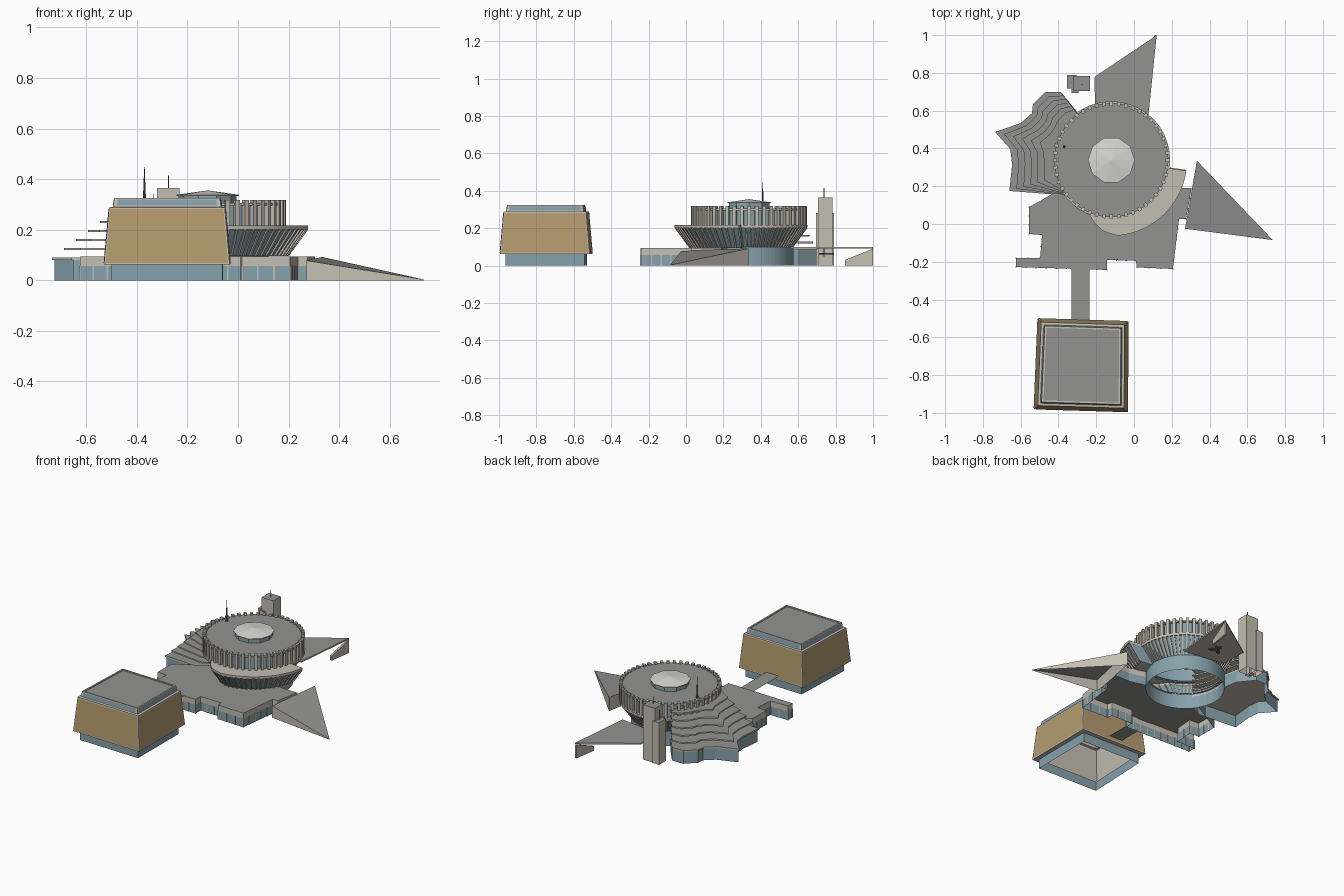
import bpy, bmesh
from math import sin, cos, pi, radians, hypot, atan2
from mathutils import Vector

if "Cube" in bpy.data.objects:
    bpy.data.objects.remove(bpy.data.objects["Cube"])


def material(name, rgb):
    m = bpy.data.materials.new(name)
    m.diffuse_color = (*rgb, 1)
    m.use_nodes = True
    m.node_tree.nodes["Principled BSDF"].inputs["Base Color"].default_value = m.diffuse_color
    return m


GLASS = material("glass_blue", (0.24, 0.36, 0.41))
CREAM = material("concrete", (0.56, 0.52, 0.45))
ROOF = material("roof_grey", (0.29, 0.29, 0.285))
TAN = material("tan_panel", (0.45, 0.33, 0.16))
PALE = material("skylight_pale", (0.68, 0.68, 0.65))
DARK = material("dark_metal", (0.12, 0.12, 0.12))
CX, CY = -0.12, 0.338


def build(name, verts, faces, mats, idx=None, smooth=False):
    me = bpy.data.meshes.new(name)
    me.from_pydata([tuple(v) for v in verts], [], faces)
    for m in mats:
        me.materials.append(m)
    for p, i in zip(me.polygons, idx or [0] * len(faces)):
        p.material_index = i
    bm = bmesh.new()
    bm.from_mesh(me)
    bmesh.ops.recalc_face_normals(bm, faces=bm.faces)
    bm.to_mesh(me)
    bm.free()
    ob = bpy.data.objects.new(name, me)
    bpy.context.collection.objects.link(ob)
    if smooth:
        bpy.ops.object.select_all(action='DESELECT')
        ob.select_set(True)
        bpy.context.view_layer.objects.active = ob
        bpy.ops.object.shade_smooth_by_angle(angle=radians(30))
    return ob


def loft(name, rings, mat, top=None, bottom=False, smooth=False):
    """Skin closed rings; optional top cap in its own material."""
    n = len(rings[0])
    verts = [p for r in rings for p in r]
    faces = [(k * n + i, k * n + (i + 1) % n, (k + 1) * n + (i + 1) % n, (k + 1) * n + i)
             for k in range(len(rings) - 1) for i in range(n)]
    idx = [0] * len(faces)
    if top:
        faces.append(tuple(range(len(verts) - n, len(verts))))
        idx.append(1)
    if bottom:
        faces.append(tuple(reversed(range(n))))
        idx.append(0)
    return build(name, verts, faces, [mat, top or mat], idx, smooth)


def at(pts, z):
    return [(x, y, z) for x, y in pts]


def slab(name, pts, z0, z1, mat, top=None, bottom=False):
    return loft(name, [at(pts, z0), at(pts, z1)], mat, top, bottom)


def rect(x0, x1, y0, y1):
    return [(x0, y0), (x1, y0), (x1, y1), (x0, y1)]


def circle(r, n=72, cx=CX, cy=CY):
    return [(cx + r * cos(2 * pi * i / n), cy + r * sin(2 * pi * i / n)) for i in range(n)]


def polar(r, deg):
    return (CX + r * cos(radians(deg)), CY + r * sin(radians(deg)))


BOX = [(0, 1, 2, 3), (7, 6, 5, 4), (0, 4, 5, 1), (1, 5, 6, 2), (2, 6, 7, 3), (3, 7, 4, 0)]


def ribs(name, items, width, depth, mat):
    """Radial fins: items of (degrees, r0, z0, r1, z1)."""
    verts, faces = [], []
    for a, r0, z0, r1, z1 in items:
        b = len(verts)
        c, s = cos(radians(a)), sin(radians(a))
        for r, z in ((r0, z0), (r1, z1)):
            for d, w in ((0, -1), (depth, -1), (depth, 1), (0, 1)):
                verts.append((CX + (r + d) * c - w * width / 2 * s,
                              CY + (r + d) * s + w * width / 2 * c, z))
        faces += [tuple(b + i for i in f) for f in BOX]
    build(name, verts, faces, [mat])


def mullions(name, pts, z0, z1, step):
    verts, faces = [], []
    for p, q in zip(pts, pts[1:]):
        n = max(1, round(hypot(q[0] - p[0], q[1] - p[1]) / step))
        for i in range(n):
            x, y = (p[k] + (q[k] - p[k]) * i / n for k in (0, 1))
            b = len(verts)
            for z in (z0, z1):
                verts += at(rect(x - .003, x + .003, y - .003, y + .003), z)
            faces += [tuple(b + i for i in f) for f in BOX]
    build(name, verts, faces, [CREAM])


# Square theatre block, tapering upwards
corners = [(-0.53, -0.98), (-0.033, -0.995), (-0.03, -0.515), (-0.51, -0.50)]
mx = sum(p[0] for p in corners) / 4
my = sum(p[1] for p in corners) / 4


def sq(s, z):
    return [(mx + (x - mx) * s, my + (y - my) * s, z) for x, y in corners]


def panels(name, low, high, u, v, off, mat):
    verts, faces = [], []
    for i in range(4):
        a, b, c, d = (Vector(p) for p in (low[i], low[(i + 1) % 4], high[(i + 1) % 4], high[i]))
        nrm = (b - a).cross(d - a).normalized() * off
        for s, t in ((u, v), (1 - u, v), (1 - u, 1 - v), (u, 1 - v)):
            verts.append(a.lerp(b, s).lerp(d.lerp(c, s), t) + nrm)
        faces.append(tuple(range(4 * i, 4 * i + 4)))
    build(name, verts, faces, [mat])


loft("theatre_plinth", [sq(.88, 0), sq(.88, .062)], GLASS)
loft("theatre_body", [sq(.88, .062), sq(1, .062), sq(.92, .288)], CREAM)
panels("theatre_wall_panels", sq(1, .062), sq(.92, .288), .012, .03, .002, TAN)
loft("theatre_cornice", [sq(.92, .288), sq(.86, .29), sq(.84, .325), sq(.80, .325), sq(.80, .319)],
     CREAM, ROOF)
panels("theatre_clerestory", sq(.86, .29), sq(.84, .325), .035, .15, .002, GLASS)

# Flat link roof between theatre and podium
build("link_roof", at(rect(-.33, -.235, -.52, -.225), .09), [(0, 1, 2, 3)], [ROOF])

# Podium, closed on its north side by the drum's base circle
podium_edge = [(-.555, .09), (-.555, -.053), (-.487, -.058), (-.497, -.18), (-.625, -.18),
               (-.625, -.228), (-.143, -.243), (-.143, -.19), (.01, -.195), (.015, -.23),
               (.206, -.238), (.238, .026), (.275, .026), (.305, .19)]
podium = podium_edge + [(.2, .19)] + [polar(.24, a) for a in range(-30, -151, -10)]
slab("podium_glass", podium, 0, .057, GLASS)
slab("podium_fascia", podium, .057, .094, CREAM, ROOF)
mullions("podium_mullions", podium_edge, 0, .057, .055)

# Sloping east wing
wing = [(.333, .335), (.27, -.025), (.735, -.085)]
loft("east_wing", [at(wing, 0), [(*p, z) for p, z in zip(wing, (.092, .078, .003))]], CREAM, ROOF)

# Round base and flared gallery that swells to the south-east
slab("drum_base_glass", circle(.238), 0, .1, GLASS)


def flare(a):
    keys = [(-112, .308), (-104, .345), (-97, .373), (-85, .398), (-8, .398)]
    for (a0, r0), (a1, r1) in zip(keys, keys[1:]):
        if a0 <= a <= a1:
            return r0 + (r1 - r0) * (a - a0) / (a1 - a0)
    return .308


angles = sorted(list(range(-180, 180, 4)) + [-7.9, -8.1, -85, -97])


def ring(off, z):
    return [(*polar(flare(a) + off, a), z) for a in angles]


inner = [(*polar(.28, a), .216) for a in angles]
loft("gallery_soffit", [[(*polar(.225, a), .095) for a in angles], ring(-.085, .095)], CREAM)
loft("gallery_glass", [ring(-.085, .095), ring(-.006, .2)], GLASS, smooth=True)
loft("gallery_rim", [ring(-.006, .2), ring(.002, .2), ring(.003, .216), inner], CREAM, smooth=True)
ribs("gallery_ribs", [(a, flare(a) - .085, .095, flare(a) - .008, .2)
                      for a in (i * 5 - 178 for i in range(72))], .009, .01, CREAM)

# Upper drum with vertical fins rising above the roof
loft("drum_wall", [at(circle(.288), .21), at(circle(.288), .3)], GLASS, smooth=True)
loft("drum_roof", [at(circle(.288), .296), at(circle(.302), .296), at(circle(.302), .306)], CREAM, ROOF)
ribs("drum_fins", [(i * 7.5, .288, .212, .288, .318) for i in range(48)], .018, .022, CREAM)

# Ten-sided skylight and roof mast
loft("skylight_base", [at(circle(.115, 10), .305), at(circle(.115, 10), .334)], GLASS)
loft("skylight_cap", [at(circle(.115, 10), .334), at(circle(.124, 10), .334), at(circle(.124, 10), .338),
                      at(circle(.002, 10), .355)], PALE, PALE)
loft("roof_mast", [at(circle(.007, 8, -.37, .41), .3), at(circle(.004, 8, -.37, .41), .37),
                   at(circle(.001, 8, -.37, .41), .447)], DARK, DARK)

# Stepped western terraces
fan = [(-.307, .6), (-.386, .698), (-.47, .698), (-.535, .635), (-.54, .587), (-.6, .534),
       (-.735, .487), (-.655, .397), (-.645, .317), (-.66, .175), (-.38, .153)]
back = [polar(.235, a) for a in range(220, 124, -12)]


def stepped(t):
    out = []
    for x, y in fan:
        d = hypot(x - CX, y - CY)
        k = 1 + (min(d, .285) / d - 1) * t
        out.append((CX + (x - CX) * k, CY + (y - CY) * k))
    return out


slab("terrace_glass", stepped(.03) + back, 0, .08, GLASS)
slab("terrace_slab_0", fan + back, .08, .09, CREAM, ROOF, True)
for i in range(1, 6):
    z = .084 + .0355 * i
    slab(f"terrace_slab_{i}", stepped(.14 * i) + back, z, z + .009, CREAM, ROOF, True)

# North canopy with its tip buttress
slab("north_canopy", [(.12, 1), (-.21, .778), (-.205, .6), (.075, .56)], .091, .1, CREAM, ROOF, True)
tip = [(.12, 1, 0), (.12, 1, .091), (.096, .85, .03), (.096, .85, 0)]
loft("canopy_buttress", [[(x - .012, y, z) for x, y, z in tip], tip], CREAM, CREAM, True)

# Three-bladed hanging ornament under the canopy
ox, oy = -.03, .738
slab("ornament_stem", circle(.004, 6, ox, oy), .05, .093, DARK, DARK, True)
for i in range(3):
    a = radians(90 + 120 * i)
    leaf = [(0, 0), (.03, .014), (.052, 0), (.03, -.014)]
    slab(f"ornament_blade_{i}", [(ox + u * cos(a) - v * sin(a), oy + u * sin(a) + v * cos(a))
                                 for u, v in leaf], .06, .067, DARK, DARK, True)

# Service tower cluster with antenna
slab("tower_main", rect(-.32, -.232, .705, .783), 0, .365, CREAM, ROOF)
slab("tower_side", rect(-.355, -.305, .718, .79), 0, .28, CREAM, ROOF)
slab("tower_front", rect(-.33, -.295, .694, .735), 0, .28, CREAM, ROOF)
slab("tower_antenna", circle(.0025, 6, -.275, .738), .365, .415, DARK, DARK)
slab("tower_side_antenna", circle(.0015, 6, -.333, .75), .28, .343, DARK, DARK)
